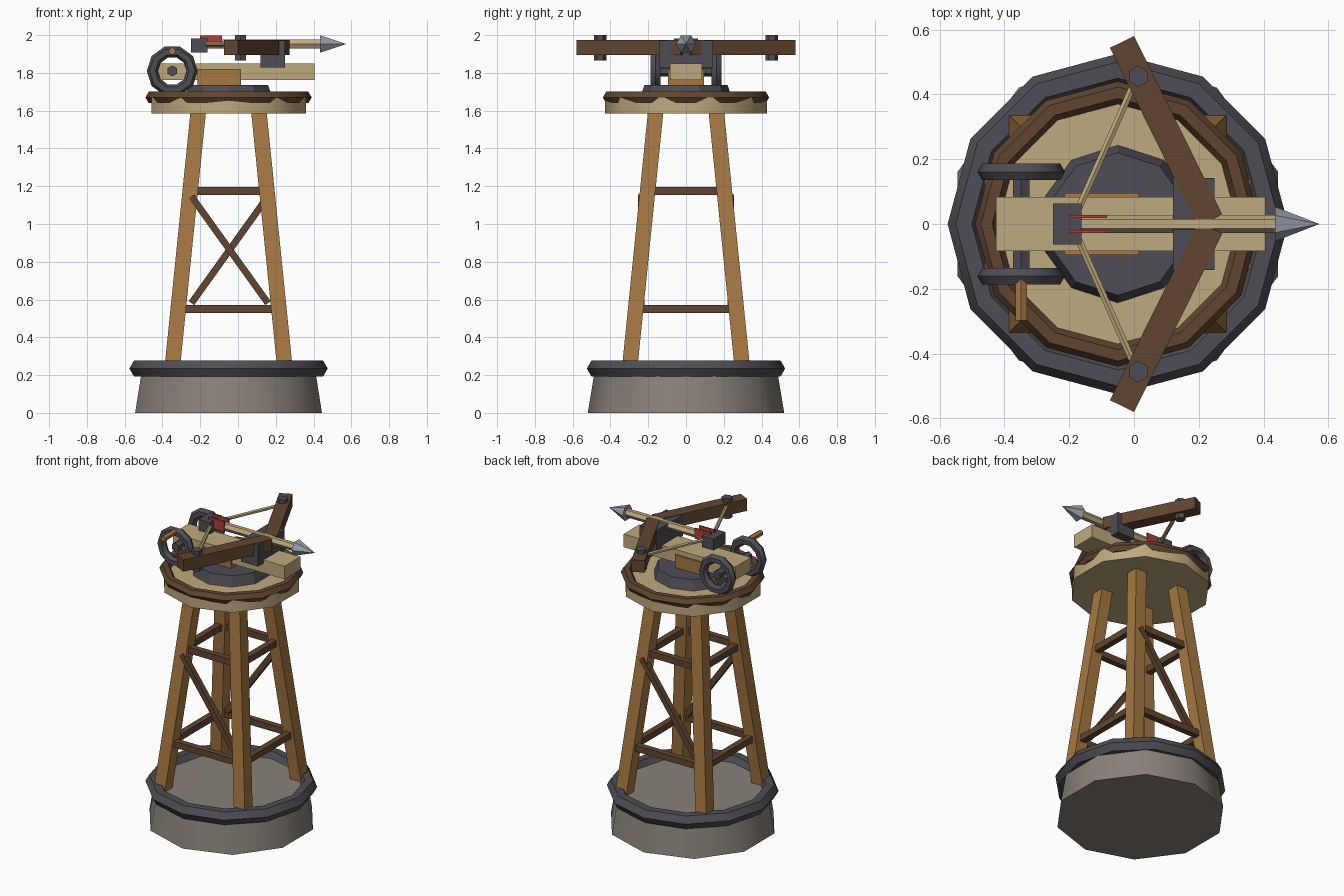
import bpy
import math
from mathutils import Vector

if "Cube" in bpy.data.objects:
    bpy.data.objects.remove(bpy.data.objects["Cube"])

CX = -0.05  # tower axis
PI = math.pi


def material(name, rgb):
    m = bpy.data.materials.new(name)
    m.diffuse_color = (*rgb, 1)
    m.use_nodes = True
    m.node_tree.nodes["Principled BSDF"].inputs["Base Color"].default_value = m.diffuse_color
    return m


STONE = material("stone", (0.25, 0.22, 0.19))
IRON = material("iron", (0.075, 0.075, 0.09))
OAK = material("oak", (0.38, 0.19, 0.055))
DARK = material("dark_wood", (0.12, 0.06, 0.03))
PALE = material("pale_wood", (0.52, 0.40, 0.21))
STEEL = material("steel", (0.32, 0.35, 0.40))
RED = material("red", (0.40, 0.05, 0.04))


def finish(name, mat, smooth=False):
    ob = bpy.context.object
    ob.name = name
    ob.data.materials.append(mat)
    if smooth:
        bpy.ops.object.shade_smooth_by_angle(angle=math.radians(40))
    return ob


def box(name, mat, loc, size, rot=(0, 0, 0)):
    bpy.ops.mesh.primitive_cube_add(size=1, location=loc, rotation=rot)
    ob = finish(name, mat)
    ob.scale = size
    return ob


def rod(name, mat, a, b, r1, r2=None, sides=6, smooth=False):
    # tapered cylinder from point a to point b
    a, b = Vector(a), Vector(b)
    d = b - a
    rot = d.to_track_quat('Z', 'Y').to_euler()
    if abs(d.x) < 1e-6 and abs(d.y) < 1e-6:
        rot = (0, 0, 0)
    elif abs(d.z) < 1e-6 and abs(d.y) < 1e-6:
        rot = (0, PI / 2, 0)
    elif abs(d.z) < 1e-6 and abs(d.x) < 1e-6:
        rot = (PI / 2, 0, 0)
    bpy.ops.mesh.primitive_cone_add(vertices=sides, radius1=r1, radius2=r1 if r2 is None else r2,
                                    depth=d.length, location=(a + b) / 2, rotation=rot)
    return finish(name, mat, smooth)


def ring(name, mat, loc, major, minor, segs, rot=(0, 0, 0)):
    bpy.ops.mesh.primitive_torus_add(major_segments=segs, minor_segments=6, major_radius=major,
                                     minor_radius=minor, location=loc, rotation=rot)
    return finish(name, mat, True)


# Stone footing and its iron hoop
rod("base", STONE, (CX, 0, 0), (CX, 0, 0.24), 0.52, 0.48, 10, True)
ring("base_hoop", IRON, (CX, 0, 0.235), 0.475, 0.05, 12)


# Tapering tower legs
def spread(z):
    return 0.298 - 0.1015 * (z - 0.24)


for sx in (-1, 1):
    for sy in (-1, 1):
        leg = box("leg", OAK, (0, 0, 0), (1, 1, 1))
        for v in leg.data.vertices:
            z = 1.62 if v.co.z > 0 else 0.23
            s = spread(z)
            v.co = (CX + sx * s + v.co.x * 0.082, sy * s + v.co.y * 0.082, z)

# Rungs around the tower
for z in (0.55, 1.175):
    s = spread(z)
    for sg in (-1, 1):
        box("rung", DARK, (CX, sg * s, z), (2 * s, 0.04, 0.042))
        box("rung", DARK, (CX + sg * s, 0, z), (0.04, 2 * s, 0.042))

# One diagonal brace on the front and one on the back
for sg in (-1, 1):
    box("brace", DARK, (CX + 0.006, sg * 0.237, 0.8635), (0.695, 0.036, 0.036),
        (0, -sg * math.atan2(0.565, 0.405), 0))

# Platform, rim and turntable
rod("platform", PALE, (CX, 0, 1.585), (CX, 0, 1.67), 0.43, 0.43, 10, True)
ring("platform_rim", DARK, (CX, 0, 1.67), 0.405, 0.035, 12)
rod("turntable", IRON, (CX, 0, 1.665), (CX, 0, 1.735), 0.245, 0.22, 10)

# Stock and its mount
box("mount", OAK, (-0.1, 0, 1.775), (0.23, 0.19, 0.09))
box("stock", PALE, (-0.01, 0, 1.807), (0.83, 0.168, 0.088))

# Winch wheels, axle and crank handle
WX, WZ = -0.348, 1.81
rod("winch_axle", IRON, (WX, -0.17, WZ), (WX, 0.17, WZ), 0.029)
for sg in (-1, 1):
    ring("winch_wheel", IRON, (WX, sg * 0.161, WZ), 0.105, 0.03, 10, (PI / 2, 0, 0))
rod("crank_handle", OAK, (WX, -0.16, WZ + 0.105), (WX, -0.297, WZ + 0.105), 0.02)

# Bow: central block, two arms, bolts and string
box("bow_block", IRON, (0.184, 0, 1.9), (0.128, 0.284, 0.142))
for sg in (-1, 1):
    box("bow_arm", DARK, (0.099, sg * 0.2865, 1.935), (0.083, 0.614, 0.08),
        (0, 0, sg * math.radians(26.3)))
    rod("bow_bolt", IRON, (0.013, sg * 0.455, 1.865), (0.013, sg * 0.455, 2.0), 0.033)
    rod("bow_string", PALE, (0.01, sg * 0.455, 1.953), (-0.19, sg * 0.005, 1.953), 0.012)
box("string_catch", IRON, (-0.206, 0, 1.945), (0.087, 0.126, 0.076))

# Bolt with steel head and red fletching
rod("bolt_shaft", PALE, (-0.18, 0, 1.953), (0.45, 0, 1.953), 0.027)
rod("bolt_head", STEEL, (0.435, 0, 1.953), (0.572, 0, 1.953), 0.053, 0)
for sg in (-1, 1):
    box("fletching", RED, (-0.142, sg * 0.023, 1.964), (0.117, 0.01, 0.07))
